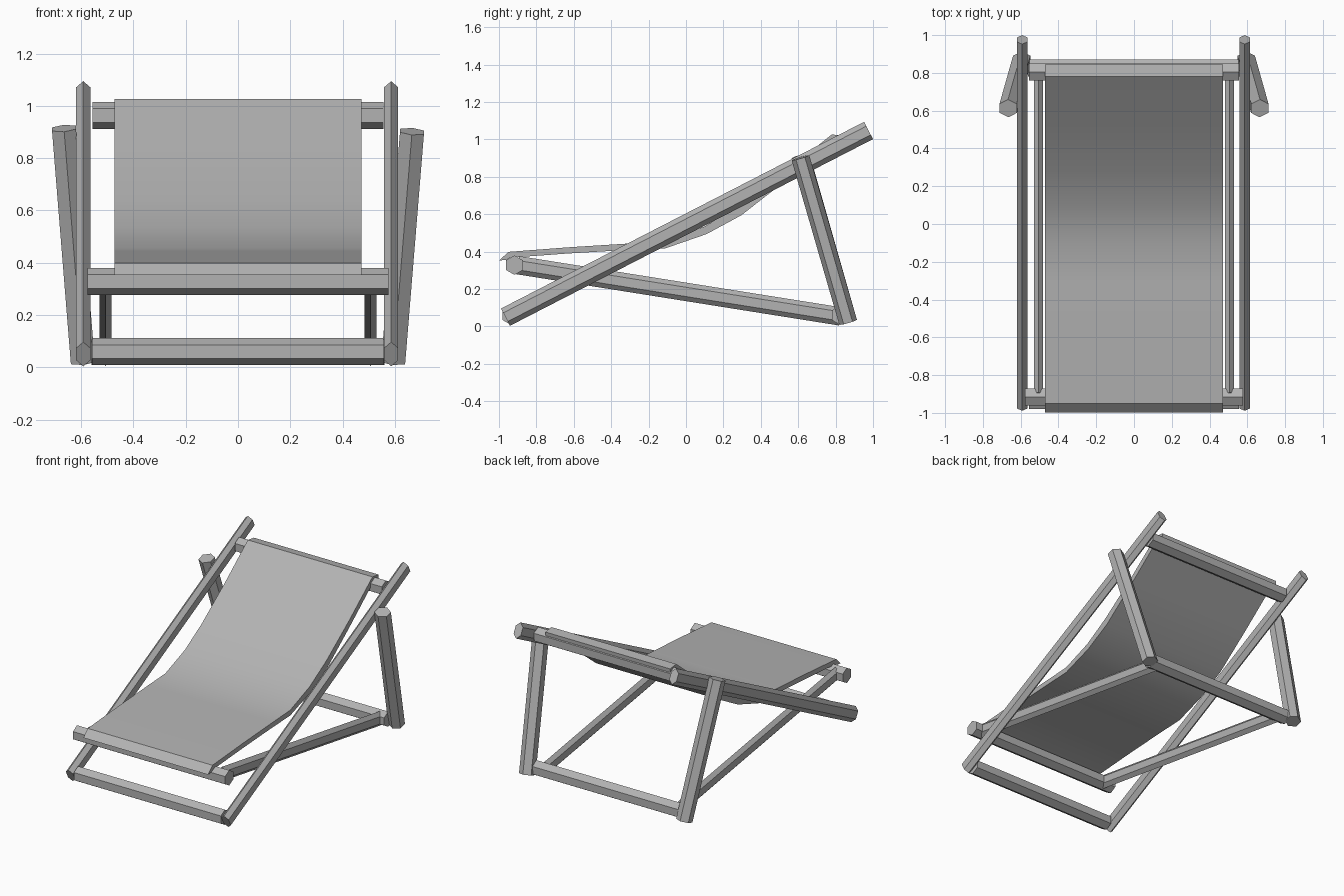
import bpy
from mathutils import Vector

if "Cube" in bpy.data.objects:
    bpy.data.objects.remove(bpy.data.objects["Cube"])

# Mid-grey shared by frame and fabric
grey = bpy.data.materials.new("mid_grey")
grey.diffuse_color = (0.45, 0.45, 0.45, 1)
grey.use_nodes = True
grey.node_tree.nodes["Principled BSDF"].inputs["Base Color"].default_value = grey.diffuse_color


def new_object(name, verts, faces):
    mesh = bpy.data.meshes.new(name)
    mesh.from_pydata(verts, [], faces)
    mesh.materials.append(grey)
    mesh.update()
    obj = bpy.data.objects.new(name, mesh)
    bpy.context.collection.objects.link(obj)
    return obj


def hex_bar(name, start, end, half_w, half_h, up=(0, 0, 1)):
    """Six-sided bar from start to end, with its pointed edges along 'up'."""
    a, b = Vector(start), Vector(end)
    axis = (b - a).normalized()
    side = axis.cross(Vector(up)).normalized()
    top = side.cross(axis)
    shape = [(0, 1), (-1, .5), (-1, -.5), (0, -1), (1, -.5), (1, .5)]
    ring = [side * (u * half_w) + top * (v * half_h) for u, v in shape]
    verts = [p + r for p in (a, b) for r in ring]
    faces = [(i, i + 6, (i + 1) % 6 + 6, (i + 1) % 6) for i in range(6)]
    faces += [tuple(range(6)), tuple(range(11, 5, -1))]
    obj = new_object(name, verts, faces)
    # make sure the faces look outwards
    poly = obj.data.polygons[0]
    if poly.normal.dot(poly.center - (a + b) / 2) < 0:
        obj.data.flip_normals()
    return obj


# Paired frame parts
for s, tag in ((-1, "left"), (1, "right")):
    x = s * 0.589 - 0.003
    # long sloping back rail
    hex_bar(f"{tag}_long_rail", (x, -0.965, 0.05), (x, 0.976, 1.048), 0.027, 0.052)
    # rear prop leg, leaning outwards
    lift = 0.012 if s < 0 else 0
    hex_bar(f"{tag}_prop_leg", (s * 0.594, 0.867, 0.022),
            (s * 0.666, 0.612, 0.902 + lift), 0.046, 0.049, up=(0, 1, 0))
    # seat rail from front bar down to the rear foot
    hex_bar(f"{tag}_seat_rail", (s * 0.506, -0.90, 0.328), (s * 0.506, 0.825, 0.054),
            0.023, 0.049)

# Cross bars: name, half length, y, z
for name, half, y, z in (("seat_front_bar", 0.576, -0.917, 0.328),
                         ("front_foot_bar", 0.556, -0.935, 0.06),
                         ("rear_foot_bar", 0.56, 0.825, 0.06),
                         ("head_bar", 0.556, 0.805, 0.963)):
    hex_bar(name, (-half, y, z), (half, y, z), 0.045, 0.052)

# Sagging fabric sling, wrapped over the front and head bars
upper = [(-0.998, 0.353), (-0.95, 0.399), (-0.62, 0.424), (-0.30, 0.444), (-0.11, 0.455),
         (0.10, 0.535), (0.28, 0.643), (0.53, 0.827), (0.78, 1.027), (0.845, 1.018)]
lower = [(-0.962, 0.356), (-0.94, 0.368), (-0.62, 0.391), (-0.30, 0.410), (-0.11, 0.418),
         (0.11, 0.494), (0.295, 0.594), (0.55, 0.793), (0.785, 0.985), (0.843, 0.985)]
n = len(upper)
verts = [(sx * 0.472, y, z) for row in (upper, lower) for sx in (-1, 1) for y, z in row]
faces = []
for i in range(n - 1):
    j = i + 1
    faces.append((i, i + n, j + n, j))                              # top
    faces.append((i + 2 * n, j + 2 * n, j + 3 * n, i + 3 * n))      # underside
    faces.append((i, j, j + 2 * n, i + 2 * n))                      # left edge
    faces.append((i + n, i + 3 * n, j + 3 * n, j + n))              # right edge
faces.append((0, 2 * n, 3 * n, n))                                  # front hem
faces.append((n - 1, 2 * n - 1, 4 * n - 1, 3 * n - 1))              # head hem
sling = new_object("fabric_sling", verts, faces)

# Smooth the curve while keeping the edges sharp
bpy.context.view_layer.objects.active = sling
sling.select_set(True)
bpy.ops.object.shade_smooth_by_angle(angle=0.55)
